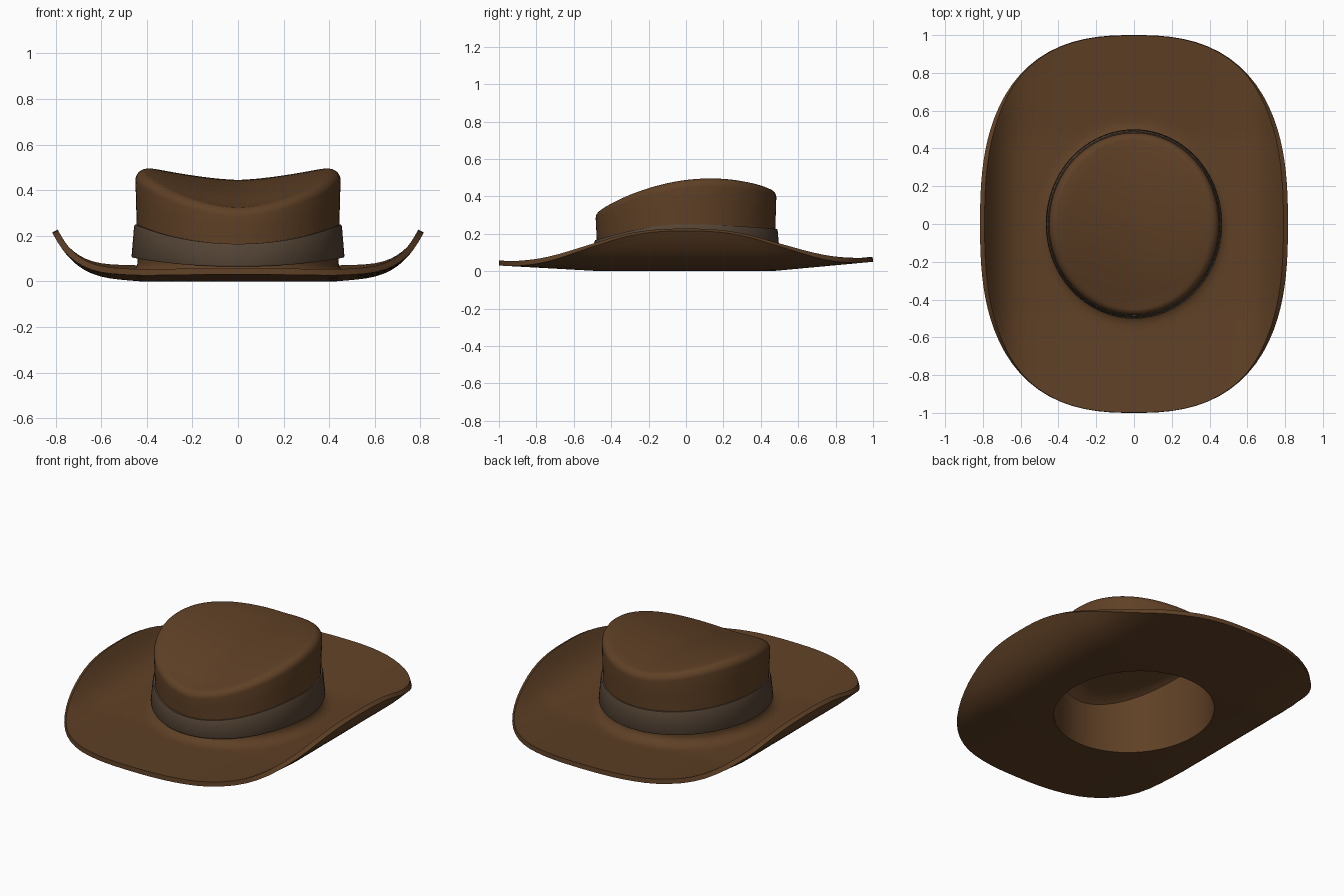
import bpy, bmesh, math
from mathutils import Vector

if "Cube" in bpy.data.objects:
    bpy.data.objects.remove(bpy.data.objects["Cube"])

N = 96  # segments around the hat


def material(name, rgb):
    m = bpy.data.materials.new(name)
    m.diffuse_color = (*rgb, 1)
    m.use_nodes = True
    m.node_tree.nodes["Principled BSDF"].inputs["Base Color"].default_value = m.diffuse_color
    return m


def oval(t, a, b, n=2.0):
    """Point on a (super)ellipse in polar direction t."""
    c, s = math.cos(t), math.sin(t)
    r = (abs(c / a) ** n + abs(s / b) ** n) ** (-1 / n)
    return r * c, r * s


def under(x, y):
    """Underside height of the brim: sides curl up, ends rise gently."""
    t = max(0, (abs(x) - 0.42) / 0.395)
    e = max(0, abs(y) - 0.46) / 0.54
    return 0.03 * t + 0.185 * t ** 4 + e * (0.05 if y > 0 else 0.03)


def over(x, y, th=0.027):
    """Brim top: underside moved along its normal."""
    d = 0.002
    gx = (under(x + d, y) - under(x - d, y)) / (2 * d)
    gy = (under(x, y + d) - under(x, y - d)) / (2 * d)
    n = Vector((-gx, -gy, 1)).normalized() * th
    return x + n.x, y + n.y, under(x, y) + n.z


def top(x, y):
    """Saddle-shaped crown top, lower at the front."""
    return 0.43 + 0.125 * y - 0.25 * y * y + 0.22 * abs(x) ** 1.5


def loft(name, rings, mat, closed=False, caps=()):
    bm = bmesh.new()
    vs = [[bm.verts.new(p) for p in r] for r in rings]
    pairs = list(zip(vs, vs[1:])) + ([(vs[-1], vs[0])] if closed else [])
    for a, b in pairs:
        for i in range(N):
            j = (i + 1) % N
            bm.faces.new((a[i], a[j], b[j], b[i]))
    for ring, p in caps:
        c = bm.verts.new(p)
        for i in range(N):
            bm.faces.new((vs[ring][i], vs[ring][(i + 1) % N], c))
    bmesh.ops.recalc_face_normals(bm, faces=bm.faces)
    me = bpy.data.meshes.new(name)
    bm.to_mesh(me)
    bm.free()
    me.materials.append(mat)
    ob = bpy.data.objects.new(name, me)
    bpy.context.collection.objects.link(ob)
    bpy.ops.object.select_all(action='DESELECT')
    ob.select_set(True)
    bpy.context.view_layer.objects.active = ob
    bpy.ops.object.shade_smooth_by_angle(angle=math.radians(40))
    return ob


brown = material("brown felt", (0.115, 0.052, 0.019))
grey_brown = material("grey brown ribbon", (0.090, 0.058, 0.036))


def body_section(t):
    """Full profile in direction t, from inner top to outer top."""
    pts = []
    # inside of the crown
    ix, iy = oval(t, 0.425, 0.46)
    for k in (0.2, 0.4, 0.6, 0.8, 0.92):
        pts.append((ix * k, iy * k, top(ix * k, iy * k) - 0.03))
    zi = top(ix, iy) - 0.05
    for k in (1, 0.66, 0.33, 0):
        pts.append((ix, iy, zi * k))
    # brim underside, edge and upper side
    ox, oy = oval(t, 0.815, 1.0, 2.6)
    for i in range(1, 15):
        k = i / 14
        x, y = ix + (ox - ix) * k, iy + (oy - iy) * k
        pts.append((x, y, under(x, y)))
    bx, by = oval(t, 0.44, 0.473)
    fx, fy = oval(t, 0.51, 0.545)
    for i in range(14, -1, -1):
        k = i / 14
        pts.append(over(fx + (ox - fx) * k, fy + (oy - fy) * k))
    # fillet up to the crown wall
    z0 = pts[-1][2]
    for a in (22, 45, 68, 90):
        s, c = math.sin(math.radians(a)), math.cos(math.radians(a))
        pts.append((bx + (fx - bx) * (1 - s), by + (fy - by) * (1 - s),
                    z0 + 0.05 * (1 - c)))
    # crown wall, rounded shoulder and top
    wx, wy = oval(t, 0.45, 0.483)
    r = 0.042
    q = 1 - r / math.hypot(wx, wy)
    zs = top(wx * q, wy * q) - r
    zb = pts[-1][2]
    for k in (0.25, 0.5, 0.75):
        pts.append((bx + (wx - bx) * k, by + (wy - by) * k, zb + (zs - zb) * k))
    for a in range(0, 91, 15):
        h = q + (1 - q) * math.cos(math.radians(a))
        pts.append((wx * h, wy * h, zs + r * math.sin(math.radians(a))))
    for k in (0.85, 0.7, 0.55, 0.4, 0.25, 0.1):
        h = q * k
        pts.append((wx * h, wy * h, top(wx * h, wy * h)))
    return pts


def band_section(t):
    """Ribbon cross-section, dipping at the front."""
    s = math.sin(t)
    zt = 0.25 - (0.085 if s < 0 else 0.025) * s * s
    zb = 0.105 - (0.04 if s < 0 else 0.01) * s * s
    prof = [(-0.03, zb), (0, zb), (0.003, zb + 0.006),
            (-0.004, zb + (zt - zb) * 0.6), (-0.008, zt - 0.008),
            (-0.012, zt), (-0.03, zt)]
    return [(*oval(t, 0.464 + d, 0.498 + d), z) for d, z in prof]


angles = [2 * math.pi * i / N for i in range(N)]
# crown and brim as one shell
rings = list(zip(*[body_section(t) for t in angles]))
loft("crown_and_brim", rings, brown,
     caps=((0, (0, 0, top(0, 0) - 0.03)), (-1, (0, 0, top(0, 0)))))
# ribbon around the crown
loft("hat_band", list(zip(*[band_section(t) for t in angles])), grey_brown, closed=True)
